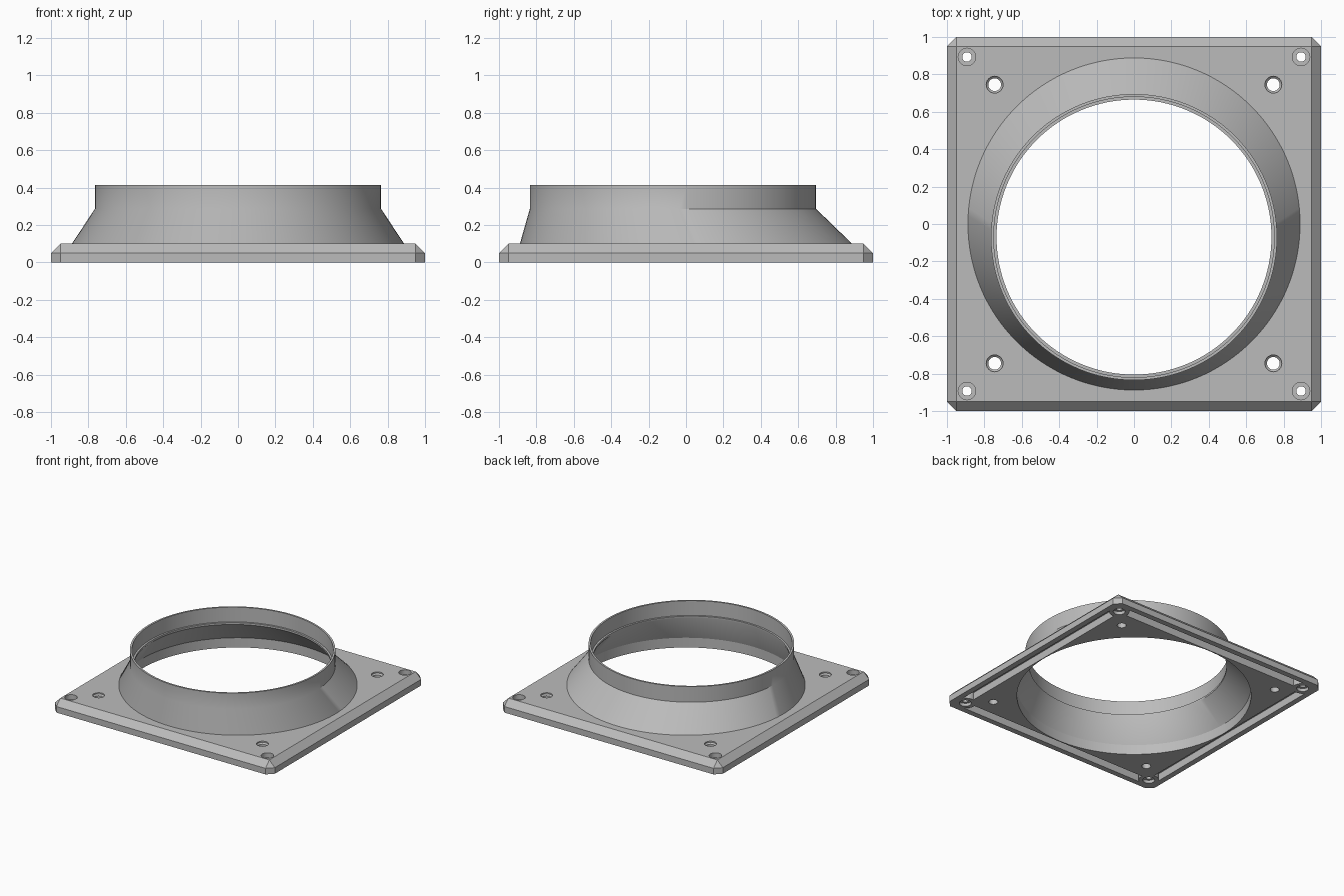
import bpy, bmesh, math
from mathutils import Vector

cube = bpy.data.objects.get("Cube")
if cube:
    bpy.data.objects.remove(cube, do_unlink=True)

grey = bpy.data.materials.new("plain grey")
grey.use_nodes = True
grey.diffuse_color = (0.5, 0.5, 0.5, 1)
grey.node_tree.nodes["Principled BSDF"].inputs["Base Color"].default_value = (0.5, 0.5, 0.5, 1)


def circle(r, z, cx=0, cy=0, n=128):
    return [Vector((cx + r * math.cos(2 * math.pi * i / n),
                    cy + r * math.sin(2 * math.pi * i / n), z)) for i in range(n)]


def square(h, cut, z):
    """Square outline with its corners cut off."""
    k = h - cut
    return [Vector((x, y, z)) for x, y in
            ((h, -k), (h, k), (k, h), (-k, h), (-h, k), (-h, -k), (-k, -h), (k, -h))]


def loft(name, rings, closed=False):
    """Skin a stack of rings; closed joins the last to the first, else ends are capped."""
    bm = bmesh.new()
    loops = [[bm.verts.new(p) for p in ring] for ring in rings]
    n = len(rings[0])
    pairs = list(zip(loops, loops[1:]))
    if closed:
        pairs.append((loops[-1], loops[0]))
    else:
        bm.faces.new(loops[0])
        bm.faces.new(loops[-1])
    for a, b in pairs:
        for i in range(n):
            j = (i + 1) % n
            bm.faces.new((a[i], a[j], b[j], b[i]))
    bmesh.ops.remove_doubles(bm, verts=bm.verts, dist=1e-5)
    bmesh.ops.recalc_face_normals(bm, faces=bm.faces)
    mesh = bpy.data.meshes.new(name)
    bm.to_mesh(mesh)
    bm.free()
    mesh.materials.append(grey)
    obj = bpy.data.objects.new(name, mesh)
    bpy.context.collection.objects.link(obj)
    return obj


def select(obj):
    bpy.ops.object.select_all(action='DESELECT')
    obj.select_set(True)
    bpy.context.view_layer.objects.active = obj


def cut(obj, cutter):
    cutter.hide_render = True
    select(obj)
    mod = obj.modifiers.new("cut", 'BOOLEAN')
    mod.operation = 'DIFFERENCE'
    mod.solver = 'EXACT'
    mod.object = cutter
    bpy.ops.object.modifier_apply(modifier=mod.name)
    bpy.data.objects.remove(cutter, do_unlink=True)


CORNERS = [(x, y) for x in (-1, 1) for y in (-1, 1)]

# Bevelled mounting plate with a round bore
plate = loft("mounting_plate", [square(1, 0.05, 0), square(1, 0.05, 0.05), square(0.95, 0, 0.1)])
cut(plate, loft("bore_cutter", [circle(0.873, -0.1), circle(0.873, 0.2)]))

# Underside groove, interrupted by a boss at each corner
groove = loft("groove_cutter", [square(0.955, 0.04, -0.1), square(0.955, 0.04, 0.06),
                                square(0.88, 0.02, 0.06), square(0.88, 0.02, -0.1)], closed=True)
for sx, sy in CORNERS:
    cut(groove, loft("boss", [circle(0.075, -0.2, sx * 0.89, sy * 0.89, 32),
                              circle(0.075, 0.2, sx * 0.89, sy * 0.89, 32)]))
cut(plate, groove)

# Screw holes: stepped at the corners, countersunk further in
corner_steps = [(0.045, -0.1), (0.045, 0.025), (0.025, 0.025), (0.025, 0.06), (0.047, 0.06), (0.047, 0.2)]
inner_steps = [(0.034, -0.1), (0.034, 0.08), (0.045, 0.09), (0.045, 0.2)]
for sx, sy in CORNERS:
    for pos, steps in ((0.893, corner_steps), (0.745, inner_steps)):
        cut(plate, loft("hole_cutter", [circle(r, z, sx * pos, sy * pos, 32) for r, z in steps]))

# Offset cone leading into a thin round collar with an inner ledge
OFF = -0.07
duct = loft("duct_collar", [circle(r, z, 0, y) for r, z, y in (
    (0.888, 0.08, 0), (0.888, 0.1, 0), (0.765, 0.287, OFF), (0.765, 0.415, OFF),
    (0.75, 0.415, OFF), (0.75, 0.295, OFF), (0.735, 0.295, OFF), (0.735, 0.28, OFF),
    (0.873, 0.08, 0))], closed=True)

for obj in (plate, duct):
    select(obj)
    bpy.ops.object.shade_smooth_by_angle(angle=math.radians(34))
